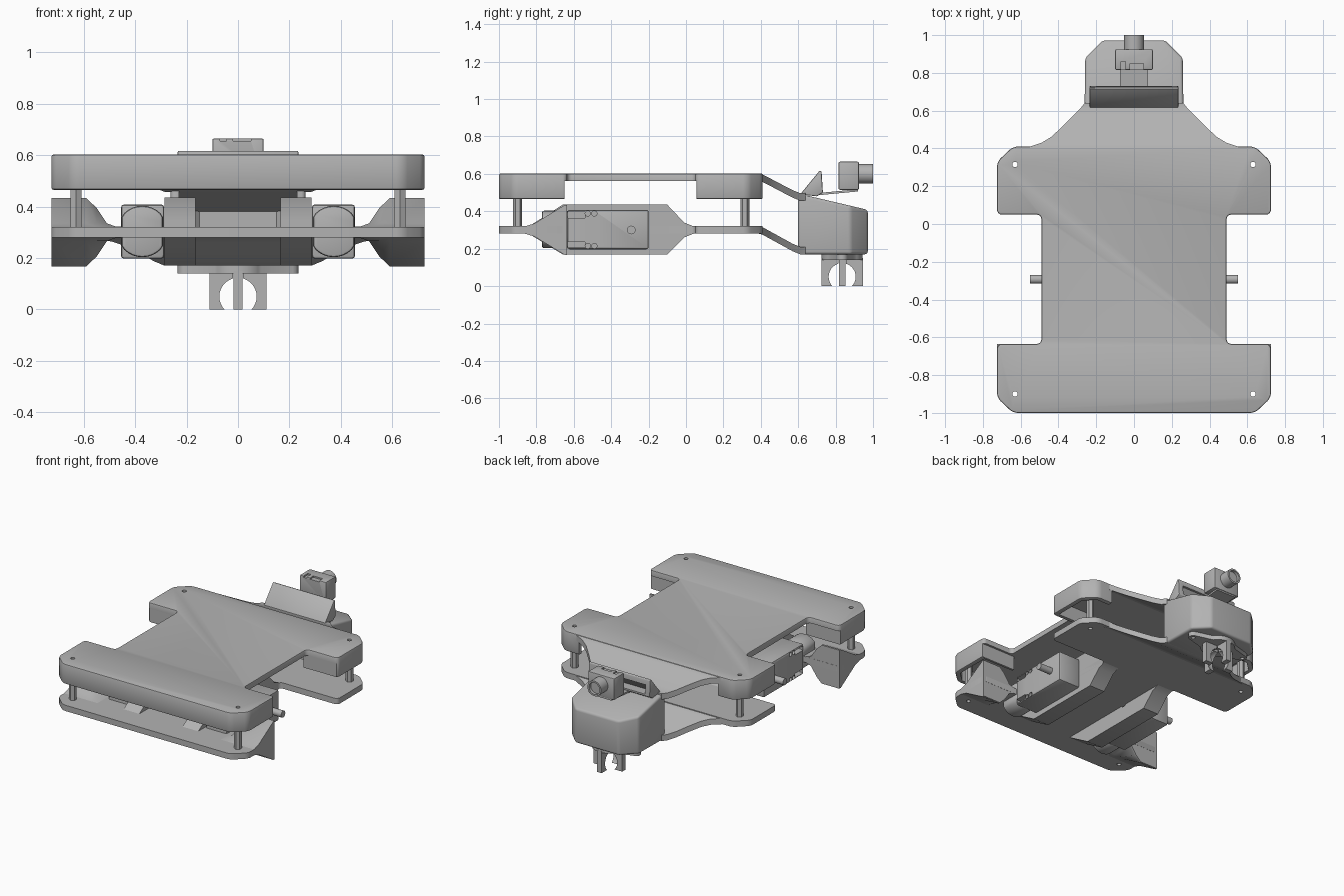
import bpy, bmesh, math
from mathutils import Matrix, Vector

cube = bpy.data.objects.get("Cube")
if cube:
    bpy.data.objects.remove(cube, do_unlink=True)

grey = bpy.data.materials.new("plain_grey")
grey.use_nodes = True
COL = (0.45, 0.45, 0.45, 1)
grey.diffuse_color = COL
grey.node_tree.nodes["Principled BSDF"].inputs["Base Color"].default_value = COL


def finish(name, bm):
    bmesh.ops.recalc_face_normals(bm, faces=bm.faces)
    me = bpy.data.meshes.new(name)
    bm.to_mesh(me)
    bm.free()
    me.materials.append(grey)
    ob = bpy.data.objects.new(name, me)
    bpy.context.collection.objects.link(ob)
    return ob


def activate(ob):
    bpy.ops.object.select_all(action='DESELECT')
    ob.select_set(True)
    bpy.context.view_layer.objects.active = ob


def smooth(ob):
    activate(ob)
    bpy.ops.object.shade_smooth_by_angle(angle=math.radians(35))


def cut(ob, *cutters):
    activate(ob)
    for c in cutters:
        m = ob.modifiers.new("cut", 'BOOLEAN')
        m.operation, m.solver, m.object = 'DIFFERENCE', 'EXACT', c
        bpy.ops.object.modifier_apply(modifier=m.name)
        bpy.data.objects.remove(c, do_unlink=True)


def soften(ob, width, segments=2):
    activate(ob)
    m = ob.modifiers.new("soften", 'BEVEL')
    m.width, m.segments, m.limit_method = width, segments, 'ANGLE'
    m.angle_limit = math.radians(40)
    bpy.ops.object.modifier_apply(modifier=m.name)
    smooth(ob)


def prism(name, pts, lo, hi, axis='z', round_r=0):
    """Extrude a closed 2D profile along an axis between lo and hi."""
    place = {'z': lambda a, b, t: (a, b, t), 'x': lambda a, b, t: (t, a, b)}[axis]
    bm = bmesh.new()
    face = bm.faces.new([bm.verts.new(place(a, b, lo)) for a, b in pts])
    ext = bmesh.ops.extrude_face_region(bm, geom=[face])
    up = Vector(place(0, 0, hi - lo))
    bmesh.ops.translate(bm, vec=up, verts=[v for v in ext['geom'] if isinstance(v, bmesh.types.BMVert)])
    if round_r:
        edges = [e for e in bm.edges
                 if abs((e.verts[0].co - e.verts[1].co).normalized().dot(up.normalized())) > 0.99]
        bmesh.ops.bevel(bm, geom=edges, offset=round_r, segments=4, profile=0.5, affect='EDGES')
    return finish(name, bm)


def box(name, x0, x1, y0, y1, z0, z1):
    return prism(name, [(x0, y0), (x1, y0), (x1, y1), (x0, y1)], z0, z1)


def cylinder(name, centre, r, depth, axis='z', n=24):
    bm = bmesh.new()
    turn = {'x': Matrix.Rotation(math.pi / 2, 4, 'Y'), 'y': Matrix.Rotation(math.pi / 2, 4, 'X'),
            'z': Matrix()}[axis]
    bmesh.ops.create_cone(bm, cap_ends=True, segments=n, radius1=r, radius2=r, depth=depth,
                          matrix=Matrix.Translation(centre) @ turn)
    return finish(name, bm)


def mirrored(half):
    return half + [(-x, y) for x, y in reversed(half)]


def deck(waist, inset=0.0):
    """H-shaped plan outline with clipped corners."""
    w, f, b, i = 0.725 - inset, -1 + inset, 0.41 - inset, inset
    return mirrored([(0.64 - i / 2, f), (w, -0.92 + i / 2), (w, -0.635 - i), (waist - i, -0.635 - i),
                     (waist - i, 0.05 + i), (w, 0.05 + i), (w, 0.33 - i / 2), (0.64 - i / 2, b)])


def neck(name, top, drop, thick):
    """Sloping plate that narrows in a curve from the deck to the head."""
    rows = [(0.39, 0.58), (0.41, 0.55), (0.43, 0.49), (0.46, 0.44), (0.51, 0.385),
            (0.57, 0.325), (0.61, 0.285), (0.64, 0.262)]
    bm = bmesh.new()
    prev = None
    for y, w in rows:
        t = min(max((y - 0.40) / 0.2, 0), 1.0)
        ring = [bm.verts.new((s * w, y, top - drop * t - d))
                for s, d in ((-1, 0), (1, 0), (1, thick), (-1, thick))]
        if prev:
            for k in range(4):
                bm.faces.new((prev[k], prev[(k + 1) % 4], ring[(k + 1) % 4], ring[k]))
        else:
            bm.faces.new(ring)
        prev = ring
    bm.faces.new(prev)
    smooth(finish(name, bm))


POSTS = [(sx * 0.63, y) for sx in (-1, 1) for y in (-0.9, 0.315)]


def post_holes():
    return [cylinder("hole", (x, y, 0.4), 0.014, 1, n=16) for x, y in POSTS]


# Upper shell: hollow cover with side windows and an open rear
shell = prism("upper_shell", deck(0.49), 0.465, 0.602, round_r=0.025)
soften(shell, 0.008)
cut(shell, prism("cavity", deck(0.49, 0.03), 0.4, 0.562),
    box("window", -1, 1, -0.65, 0.055, 0.4, 0.562),
    box("rear_opening", -0.53, 0.53, 0.3, 0.5, 0.4, 0.562), *post_holes())
smooth(shell)
neck("upper_neck", 0.602, 0.105, 0.04)

# Lower plate
plate = prism("lower_plate", deck(0.285), 0.28, 0.32, round_r=0.025)
cut(plate, *post_holes())
smooth(plate)
neck("lower_neck", 0.32, 0.11, 0.04)

# Spacer posts
for i, (x, y) in enumerate(POSTS):
    post = cylinder("spacer_post_%d" % i, (x, y, 0.44), 0.024, 0.26, n=6)
    cut(post, cylinder("hole", (x, y, 0.4), 0.014, 1, n=16))


# Hollow head, open toward the deck, with a roof sloping back
def head_block(name, half, lo, roof):
    ob = prism(name, mirrored(half), lo, 1)
    for v in ob.data.vertices:
        if v.co.z > 0.9:
            v.co.z = roof - 0.235 * (v.co.y - 0.6)
    return ob


head = head_block("head", [(0.262, 0.6), (0.258, 0.88), (0.165, 0.972)], 0.17, 0.495)
soften(head, 0.015, 3)
cut(head, head_block("hollow", [(0.23, 0.5), (0.23, 0.86), (0.15, 0.94)], 0.205, 0.46))
smooth(head)

# Motor walls, front fenders, gear motors
for s, side in ((1, "left"), (-1, "right")):
    def span(a, b):
        return min(s * a, s * b), max(s * a, s * b)

    wall = prism(side + "_motor_wall",
                 [(-0.84, 0.28), (-0.80, 0.255), (-0.66, 0.17), (-0.10, 0.17), (-0.01, 0.26), (0.04, 0.28),
                  (0.04, 0.32), (-0.01, 0.34), (-0.10, 0.435), (-0.66, 0.435), (-0.80, 0.345), (-0.84, 0.32)],
                 *span(0.165, 0.285), axis='x')
    cut(wall, cylinder("hole", (s * 0.22, -0.3, 0.3), 0.03, 0.3, 'x'))
    smooth(wall)

    # fender flares up and down from the plate toward the wheel notch
    bm = bmesh.new()
    prev = None
    for y, h in ((-0.86, 0.02), (-0.81, 0.035), (-0.65, 0.1325), (-0.636, 0.1325)):
        half = [(0.47, 0.02), (0.51, 0.035), (0.55, 0.095), (0.59, 0.1325), (0.725, 0.1325)]
        prof = [(x, min(h, v)) for x, v in half]
        ring = [bm.verts.new((s * x, y, 0.3 + v)) for x, v in prof]
        ring += [bm.verts.new((s * x, y, 0.3 - v)) for x, v in reversed(prof)]
        if prev:
            n = len(ring)
            for k in range(n):
                bm.faces.new((prev[k], prev[(k + 1) % n], ring[(k + 1) % n], ring[k]))
        else:
            bm.faces.new(ring)
        prev = ring
    bm.faces.new(prev)
    smooth(finish(side + "_fender", bm))

    gearbox = box(side + "_gearbox", *span(0.287, 0.455), -0.635, -0.2, 0.197, 0.408)
    soften(gearbox, 0.012)
    cut(gearbox, *[cylinder("hole", (s * 0.37, y, z), 0.014, 0.4, 'x', 16)
                   for y in (-0.525, -0.49) for z in (0.215, 0.388)],
        *[box("slot", *span(0.41, 0.5), -0.63, -0.54, z, z + 0.03) for z in (0.207, 0.365)])
    smooth(gearbox)
    can = cylinder(side + "_motor_can", (0, 0, 0), 0.1, 0.14, 'y', 32)
    for v in can.data.vertices:
        v.co.x = s * 0.372 + max(-0.08, min(0.08, v.co.x))
        v.co.y -= 0.70
        v.co.z += 0.303
    soften(can, 0.01)
    smooth(cylinder(side + "_wheel_shaft", (s * 0.42, -0.293, 0.3), 0.023, 0.26, 'x'))

# Camera bracket: leaning wedge plate and a tab
bracket = prism("camera_bracket", [(0.61, 0.49), (0.715, 0.618), (0.725, 0.612), (0.732, 0.50), (0.70, 0.48)],
                -0.235, 0.235, axis='x')
soften(bracket, 0.008)
cut(bracket, prism("recess", [(0.665, 0.512), (0.712, 0.575), (0.8, 0.575), (0.8, 0.512)],
                   -0.2, 0.2, axis='x'))
smooth(bracket)
prism("bracket_tab", [(0.71, 0.486), (0.92, 0.506), (0.92, 0.518), (0.71, 0.498)], -0.075, 0.075, axis='x')

# Camera
body = box("camera_body", -0.1, 0.1, 0.815, 0.925, 0.515, 0.665)
soften(body, 0.008)
cut(body, box("notch_a", -0.07, -0.045, 0.8, 0.86, 0.655, 0.7),
    box("notch_b", -0.02, 0.05, 0.8, 0.85, 0.655, 0.7))
smooth(body)
lens = cylinder("camera_lens", (0, 0.955, 0.6), 0.052, 0.09, 'y', 32)
cut(lens, cylinder("lens_hollow", (0, 1.0, 0.6), 0.04, 0.04, 'y', 32))
smooth(lens)

# Caster socket: flange with ears, four legs hollowed by a sphere
CY = 0.835
arc = [(0.11 * math.cos(math.radians(a)), CY + 0.11 * math.sin(math.radians(a))) for a in range(-85, -34, 10)]
ear = [(0.205 + 0.03 * math.cos(math.radians(a)), CY + 0.03 * math.sin(math.radians(a)))
       for a in range(-75, 76, 25)]
flange = prism("caster_flange", mirrored(arc + ear + [(x, 2 * CY - y) for x, y in reversed(arc)]), 0.14, 0.175)
cut(flange, *[cylinder("hole", (s * 0.205, CY, 0.13), 0.013, 0.05, n=16) for s in (-1, 1)])
smooth(flange)
for i in range(4):
    c, d = round(math.cos(i * math.pi / 2)), round(math.sin(i * math.pi / 2))
    cx, cy = c * 0.065, CY + d * 0.065
    hx, hy = (0.045, 0.018) if c else (0.018, 0.045)
    leg = box("caster_leg_%d" % i, cx - hx, cx + hx, cy - hy, cy + hy, 0, 0.15)
    bm = bmesh.new()
    bmesh.ops.create_uvsphere(bm, u_segments=32, v_segments=16, radius=0.075,
                              matrix=Matrix.Translation((0, CY, 0.05)))
    cut(leg, finish("ball_space", bm))
    smooth(leg)
